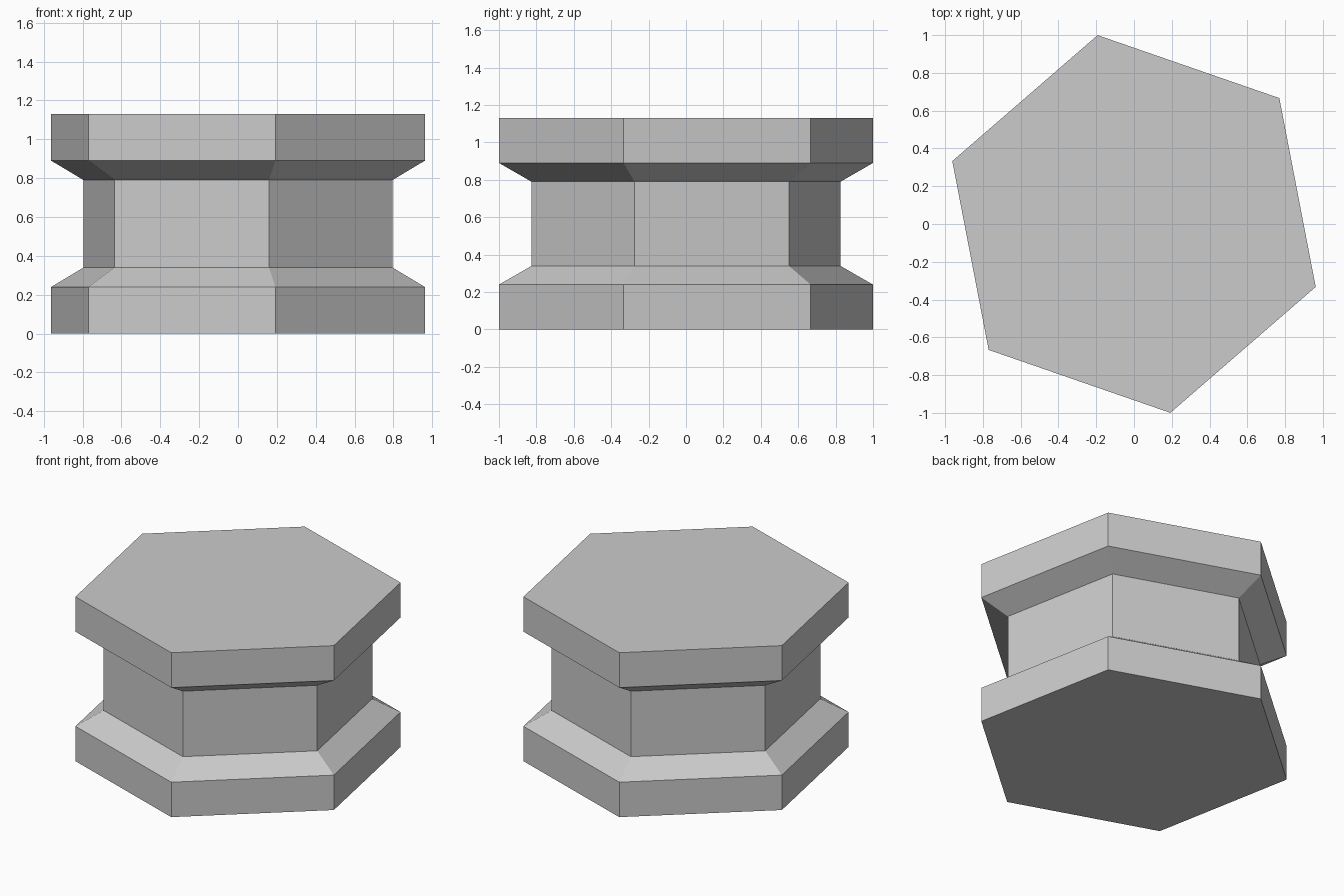
import bpy, bmesh
from math import cos, sin, pi, radians

cube = bpy.data.objects.get("Cube")
if cube:
    bpy.data.objects.remove(cube, do_unlink=True)

SIDES = 6
TURN = radians(40.9)
OUTER, INNER = 1.018, 0.841
# Radius and height of each ring, bottom to top
PROFILE = [(OUTER, 0), (OUTER, 0.24), (INNER, 0.34),
           (INNER, 0.79), (OUTER, 0.89), (OUTER, 1.13)]

grey = bpy.data.materials.new("light grey")
grey.use_nodes = True
colour = (0.6, 0.6, 0.6, 1)
grey.diffuse_color = colour
grey.node_tree.nodes["Principled BSDF"].inputs["Base Color"].default_value = colour

# Hexagonal spool: rings joined by flat sides and closed with caps
bm = bmesh.new()
rings = []
for radius, z in PROFILE:
    angles = [TURN + 2 * pi * i / SIDES for i in range(SIDES)]
    rings.append([bm.verts.new((radius * cos(a), radius * sin(a), z)) for a in angles])
for low, high in zip(rings, rings[1:]):
    for i in range(SIDES):
        j = (i + 1) % SIDES
        bm.faces.new((low[i], low[j], high[j], high[i]))
bm.faces.new(rings[0][::-1])
bm.faces.new(rings[-1])

mesh = bpy.data.meshes.new("hexagonal_spool")
bm.to_mesh(mesh)
bm.free()
mesh.materials.append(grey)
spool = bpy.data.objects.new("hexagonal_spool", mesh)
bpy.context.collection.objects.link(spool)
